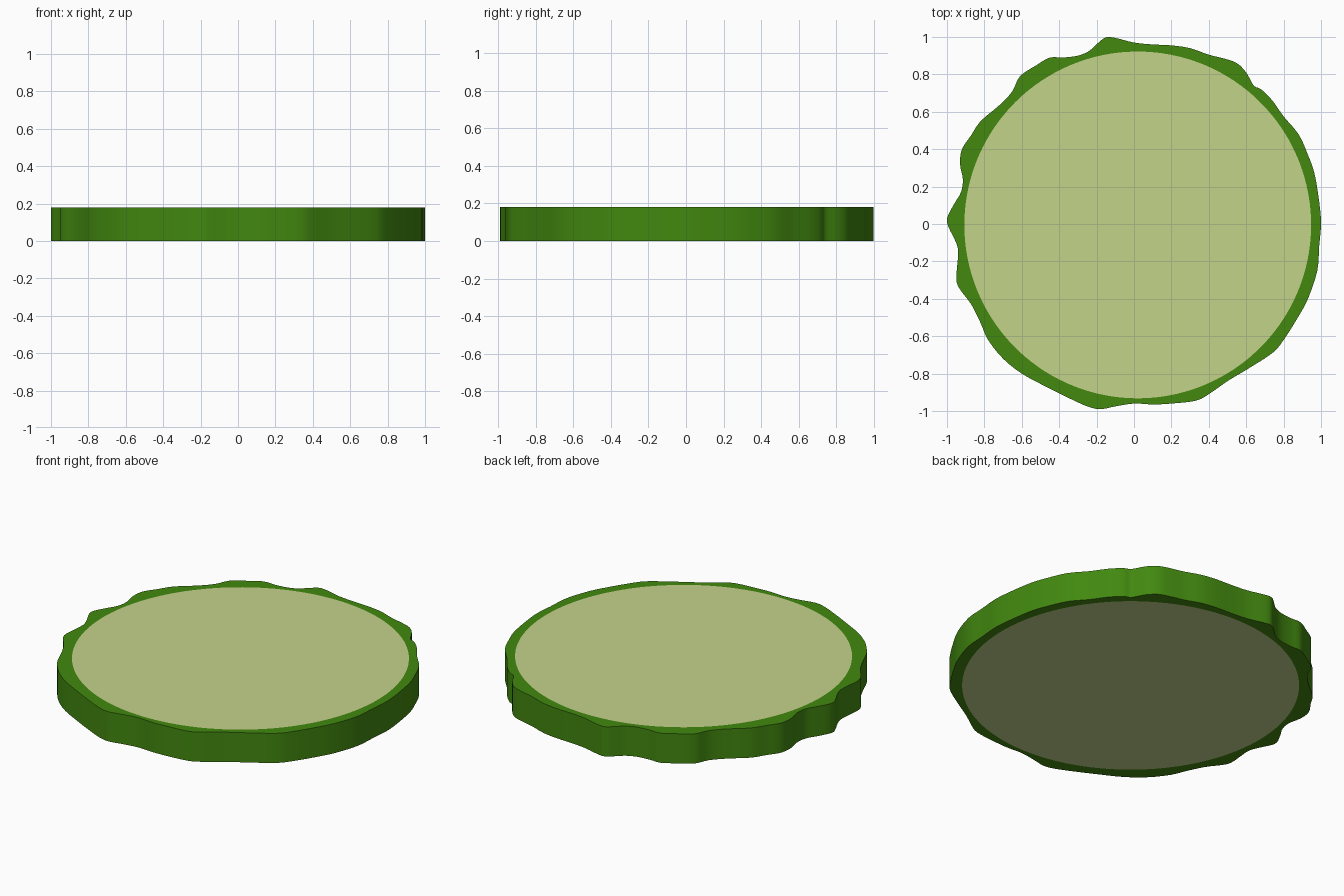
import bpy, bmesh, math
from mathutils import Vector

if "Cube" in bpy.data.objects:
    bpy.data.objects.remove(bpy.data.objects["Cube"])

H = 0.18                      # slice thickness
CX, CY, R = 0.02, -0.005, 0.927   # pale flesh disc

# Wavy rind outline, counter-clockwise from +x
OUTLINE = [
    (1.0, 0.0), (.99, .12), (.965, .27), (.93, .37), (.88, .48), (.80, .575), (.74, .66),
    (.68, .72), (.64, .74), (.60, .81), (.55, .86), (.48, .885), (.40, .905), (.30, .94),
    (.20, .955), (.10, .96), (0, .97), (-.10, .995), (-.15, .998), (-.19, .97),
    (-.24, .925), (-.30, .90), (-.38, .89), (-.45, .89), (-.52, .85), (-.61, .79),
    (-.65, .71), (-.72, .635), (-.82, .55), (-.87, .475), (-.92, .40), (-.93, .32),
    (-.915, .24), (-.925, .17), (-.96, .11), (-1.0, .03), (-.99, -.02), (-.96, -.08),
    (-.94, -.14), (-.945, -.22), (-.95, -.30), (-.93, -.35), (-.87, -.43), (-.82, -.53),
    (-.78, -.62), (-.70, -.72), (-.60, -.80), (-.47, -.87), (-.35, -.93), (-.25, -.975),
    (-.18, -.99), (-.10, -.975), (0, -.96), (.10, -.965), (.20, -.96), (.33, -.945),
    (.40, -.91), (.50, -.84), (.60, -.78), (.74, -.69), (.80, -.62), (.87, -.51),
    (.93, -.40), (.98, -.25), (.99, -.12),
]


def smooth_loop(pts, steps):
    """Closed Catmull-Rom curve through the points."""
    p = [Vector(q) for q in pts]
    n, out = len(p), []
    for i in range(n):
        a, b, c, d = p[i - 1], p[i], p[(i + 1) % n], p[(i + 2) % n]
        for s in range(steps):
            t = s / steps
            out.append(0.5 * (2 * b + (c - a) * t + (2 * a - 5 * b + 4 * c - d) * t * t
                              + (3 * b - a - 3 * c + d) * t ** 3))
    return out


def material(name, rgb):
    m = bpy.data.materials.new(name)
    m.diffuse_color = (*rgb, 1)
    m.use_nodes = True
    m.node_tree.nodes["Principled BSDF"].inputs["Base Color"].default_value = m.diffuse_color
    return m


bm = bmesh.new()
outer = smooth_loop(OUTLINE, 3)
centre = Vector((CX, CY))
inner = [centre + (v - centre).normalized() * R for v in outer]
n = len(outer)


def ring(pts, z):
    return [bm.verts.new((v.x, v.y, z)) for v in pts]


def bridge(a, b):
    for i in range(n):
        j = (i + 1) % n
        bm.faces.new((a[i], a[j], b[j], b[i]))


ob, ot = ring(outer, 0), ring(outer, H)
ib, it = ring(inner, 0), ring(inner, H)
# Rind: side wall and the flat rims above and below
bridge(ob, ot)
bridge(ot, it)
bridge(ib, ob)
# Flesh: round faces on both sides
for f in (bm.faces.new(it), bm.faces.new(ib[::-1])):
    f.material_index = 1
bm.normal_update()

me = bpy.data.meshes.new("vegetable_slice")
bm.to_mesh(me)
bm.free()
me.materials.append(material("rind green", (.054, .246, .0048)))
me.materials.append(material("flesh pale green", (.552, .658, .254)))
obj = bpy.data.objects.new("vegetable_slice", me)
bpy.context.collection.objects.link(obj)
bpy.context.view_layer.objects.active = obj
obj.select_set(True)
bpy.ops.object.shade_smooth_by_angle(angle=math.radians(40))
